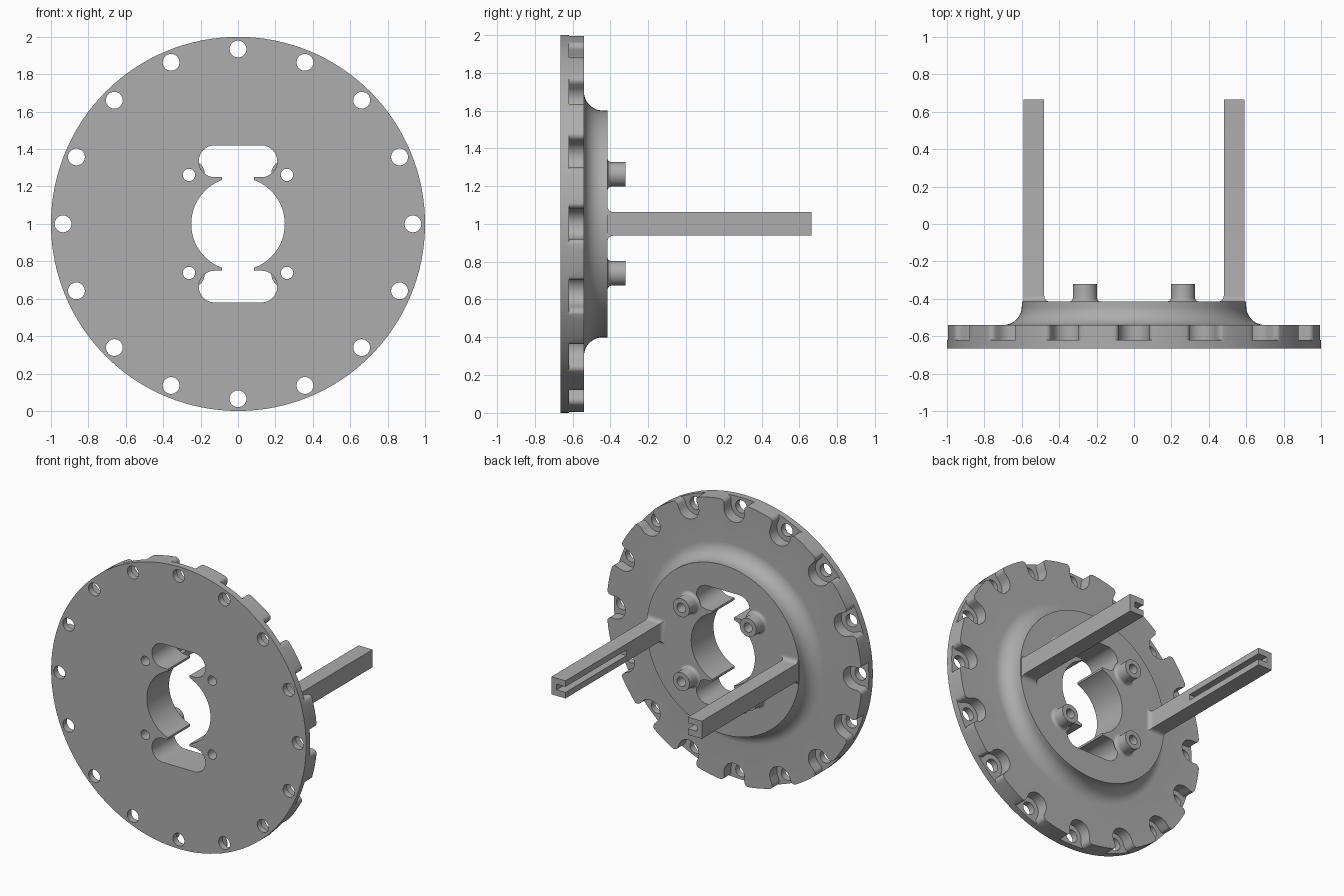
import bpy, bmesh, math
from math import sin, cos, pi

if "Cube" in bpy.data.objects:
    bpy.data.objects.remove(bpy.data.objects["Cube"], do_unlink=True)

FRONT, RIM_BACK, HUB_BACK, TIP = -0.665, -0.54, -0.415, 0.665
POCKET = -0.62
CZ = 1.0  # height of the disc axis

grey = bpy.data.materials.new("plain grey")
grey.use_nodes = True
grey.diffuse_color = (0.42, 0.42, 0.42, 1)
grey.node_tree.nodes["Principled BSDF"].inputs["Base Color"].default_value = (0.42, 0.42, 0.42, 1)


def finish(name, bm):
    bmesh.ops.remove_doubles(bm, verts=bm.verts, dist=1e-5)
    bmesh.ops.recalc_face_normals(bm, faces=bm.faces)
    mesh = bpy.data.meshes.new(name)
    bm.to_mesh(mesh)
    bm.free()
    mesh.materials.append(grey)
    ob = bpy.data.objects.new(name, mesh)
    bpy.context.collection.objects.link(ob)
    return ob


def loft(bm, rings, closed=False):
    """Skin a list of point rings; cap the ends unless closed."""
    vs = [[bm.verts.new(p) for p in r] for r in rings]
    n = len(vs[0])
    pairs = list(zip(vs, vs[1:])) + ([(vs[-1], vs[0])] if closed else [])
    for a, b in pairs:
        for i in range(n):
            j = (i + 1) % n
            bm.faces.new((a[i], a[j], b[j], b[i]))
    if not closed:
        bm.faces.new(vs[0])
        bm.faces.new(vs[-1])


def prisms(name, outlines, y0, y1):
    """Extrude several (x, z) outlines along y into one object."""
    bm = bmesh.new()
    for pts in outlines:
        loft(bm, [[(x, y, z) for x, z in pts] for y in (y0, y1)])
    return finish(name, bm)


def arc(cx, cz, r, a0, a1, n):
    return [(cx + r * cos(a0 + (a1 - a0) * i / n), cz + r * sin(a0 + (a1 - a0) * i / n))
            for i in range(n + 1)]


def circle(cx, cz, r, n=32):
    return arc(cx, cz, r, 0, 2 * pi, n)[:-1]


def box(x0, x1, z0, z1):
    return [(x0, z0), (x1, z0), (x1, z1), (x0, z1)]


def cut(ob, cutter):
    mod = ob.modifiers.new("cut", 'BOOLEAN')
    mod.operation, mod.solver, mod.object = 'DIFFERENCE', 'EXACT', cutter
    bpy.context.view_layer.objects.active = ob
    bpy.ops.object.modifier_apply(modifier=mod.name)
    bpy.data.objects.remove(cutter, do_unlink=True)


def smooth(ob):
    bpy.ops.object.select_all(action='DESELECT')
    ob.select_set(True)
    bpy.context.view_layer.objects.active = ob
    bpy.ops.object.shade_smooth_by_angle(angle=math.radians(30))


# Flange disc with a raised hub and a coved shoulder
SEG = 128
cove = arc(0.70, RIM_BACK + 0.1, 0.1, 1.5 * pi, pi, 12)
profile = [(1, FRONT), (1, RIM_BACK)] + cove + [(0.60, HUB_BACK)]
bm = bmesh.new()
loft(bm, [[(x, y, z) for x, z in circle(0, CZ, r, SEG)] for r, y in profile])
disc = finish("flange_disc", bm)

# Central bore with a pill-shaped window above and below
BACK, AHEAD = HUB_BACK + 0.1, FRONT - 0.1
windows = []
for s in (1, -1):
    z = CZ + s * 0.335
    windows.append(arc(0.125, z, 0.085, -pi / 2, pi / 2, 16) + arc(-0.125, z, 0.085, pi / 2, 1.5 * pi, 16))
cut(disc, prisms("bore_cutter", [circle(0, CZ, 0.25, 64)], AHEAD, BACK))
cut(disc, prisms("window_cutter", windows, AHEAD, BACK))
cut(disc, prisms("neck_cutter", [box(-0.085, 0.085, CZ - 0.3, CZ + 0.3)], AHEAD, BACK))

# Pockets open at the rim, with rounded mouths
half = arc(0.11, 0.965, 0.03, pi, pi / 2, 5) + [(0.11, 1.1)]
pocket = arc(0, 0.935, 0.08, pi, 2 * pi, 20) + half + [(-x, z) for x, z in reversed(half)]
turns = [2 * pi * i / 16 for i in range(16)]
pockets = [[(x * cos(a) - z * sin(a), CZ + x * sin(a) + z * cos(a)) for x, z in pocket] for a in turns]
cut(disc, prisms("pocket_cutter", pockets, POCKET, RIM_BACK + 0.05))

# Bolt holes in the rim and screw holes in the hub
corners = [(sx * 0.262, CZ + sz * 0.262) for sx in (1, -1) for sz in (1, -1)]
holes = [circle(0.935 * cos(a), CZ + 0.935 * sin(a), 0.045) for a in turns]
holes += [circle(x, z, 0.033) for x, z in corners]
cut(disc, prisms("hole_cutter", holes, AHEAD, BACK))
smooth(disc)

# Hollow screw bosses with a filleted foot
foot = arc(0.085, HUB_BACK + 0.02, 0.02, 1.5 * pi, pi, 6)
sleeve = [(0.033, HUB_BACK)] + foot + [(0.065, -0.32), (0.033, -0.32)]
for i, (cx, cz) in enumerate(corners):
    bm = bmesh.new()
    loft(bm, [[(x, y, z) for x, z in circle(cx, cz, r)] for r, y in sleeve], closed=True)
    smooth(finish(f"screw_boss_{i + 1}", bm))

# Two arms with a flared foot and a slot along the inner face
flare = arc(0.03, HUB_BACK + 0.03, 0.03, 1.5 * pi, pi, 6)
for side, label in ((1, "left"), (-1, "right")):
    bm = bmesh.new()
    rings = [(0.03, HUB_BACK - 0.01)] + flare + [(0, TIP)]
    loft(bm, [[(side * x, y, z) for x, z in box(0.48 - e, 0.59, CZ - 0.0625 - e, CZ + 0.0625 + e)]
              for e, y in rings])
    arm = finish(label + "_arm", bm)
    slot = [(side * x, z) for x, z in box(0.4, 0.55, CZ - 0.02, CZ + 0.02)]
    cut(arm, prisms("slot_cutter", [slot], -0.02, TIP + 0.1))
    smooth(arm)
